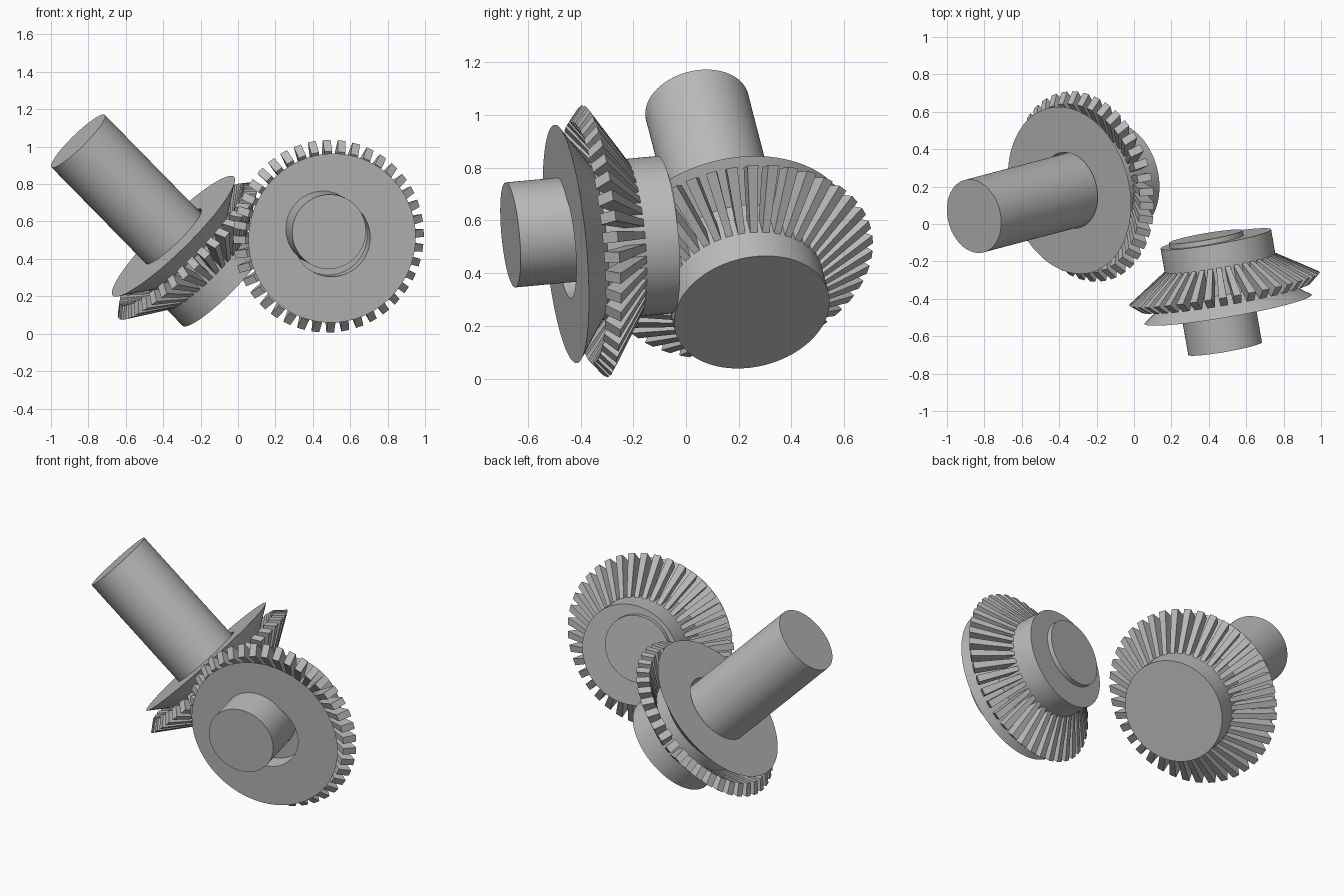
import bpy, bmesh, math
from mathutils import Vector, Matrix

if "Cube" in bpy.data.objects:
    bpy.data.objects.remove(bpy.data.objects["Cube"])

steel = bpy.data.materials.new("grey_steel")
steel.use_nodes = True
grey = (0.5, 0.5, 0.5, 1)
steel.diffuse_color = grey
steel.node_tree.nodes["Principled BSDF"].inputs["Base Color"].default_value = grey


def axis_frame(origin, direction):
    """Matrix whose local z runs along the axis and local y points upwards."""
    z = Vector(direction).normalized()
    y = (Vector((0, 0, 1)) - z * z.z).normalized()
    x = y.cross(z)
    frame = Matrix((x, y, z)).transposed().to_4x4()
    frame.translation = Vector(origin)
    return frame


def finish(name, bm, frame, smooth):
    bmesh.ops.remove_doubles(bm, verts=bm.verts, dist=1e-5)
    bmesh.ops.recalc_face_normals(bm, faces=bm.faces)
    mesh = bpy.data.meshes.new(name)
    bm.to_mesh(mesh)
    bm.free()
    mesh.materials.append(steel)
    obj = bpy.data.objects.new(name, mesh)
    bpy.context.collection.objects.link(obj)
    obj.matrix_world = frame
    if smooth:
        bpy.ops.object.select_all(action='DESELECT')
        obj.select_set(True)
        bpy.context.view_layer.objects.active = obj
        bpy.ops.object.shade_smooth_by_angle(angle=math.radians(20))
    return obj


def lathe(name, profile, frame, steps=96):
    """Spin a (radius, height) profile round the local z axis."""
    bm = bmesh.new()
    verts = [bm.verts.new((r, 0, h)) for r, h in profile]
    edges = [bm.edges.new(pair) for pair in zip(verts, verts[1:])]
    bmesh.ops.spin(bm, geom=verts + edges, cent=(0, 0, 0), axis=(0, 0, 1),
                   angle=math.tau, steps=steps, use_merge=True)
    return finish(name, bm, frame, True)


def teeth(name, frame, phase, count=40):
    """Tapered straight bars, tilted along the cone and sunk into the hub."""
    section = [(0.517, 0.112, 0.021), (0.459, 0.064, 0.021),
               (0.28, 0.195, 0.013), (0.28, 0.268, 0.013)]
    bm = bmesh.new()
    for i in range(count):
        turn = Matrix.Rotation(math.tau * i / count + math.radians(phase), 3, 'Z')
        sides = [[bm.verts.new(turn @ Vector((r, s * w, h))) for r, h, w in section]
                 for s in (-1, 1)]
        for side in sides:
            bm.faces.new(side)
        for k in range(4):
            n = (k + 1) % 4
            bm.faces.new((sides[0][k], sides[0][n], sides[1][n], sides[1][k]))
    return finish(name, bm, frame, False)


# flared disc with a bored front, and the hub behind it
body = [(0, 0.1), (0.207, 0.1), (0.207, 0), (0.454, 0),
        (0.3, 0.107), (0.3, 0.383), (0, 0.383)]


def bevel_gear(name, centre, direction, phase, shaft_start, shaft_length):
    frame = axis_frame(centre, direction)
    lathe(name + "_disc_and_hub", body, frame)
    teeth(name + "_teeth", frame, phase)
    rod = [(0, 0), (0.2, 0), (0.2, shaft_length), (0, shaft_length)]
    lathe(name + "_shaft", rod, axis_frame(shaft_start, direction))


# upright gear with a short shaft set slightly off centre
bevel_gear("left_gear", (0.503, -0.456, 0.511), (-0.174, 1, 0.093), -2,
           (0.487, -0.666, 0.545), 0.61)

# tilted gear with a long shaft
bevel_gear("right_gear", (-0.345, 0.18, 0.521), (0.688, 0.182, -0.702), 4.5,
           (-0.855, 0.042, 1.03), 0.95)
